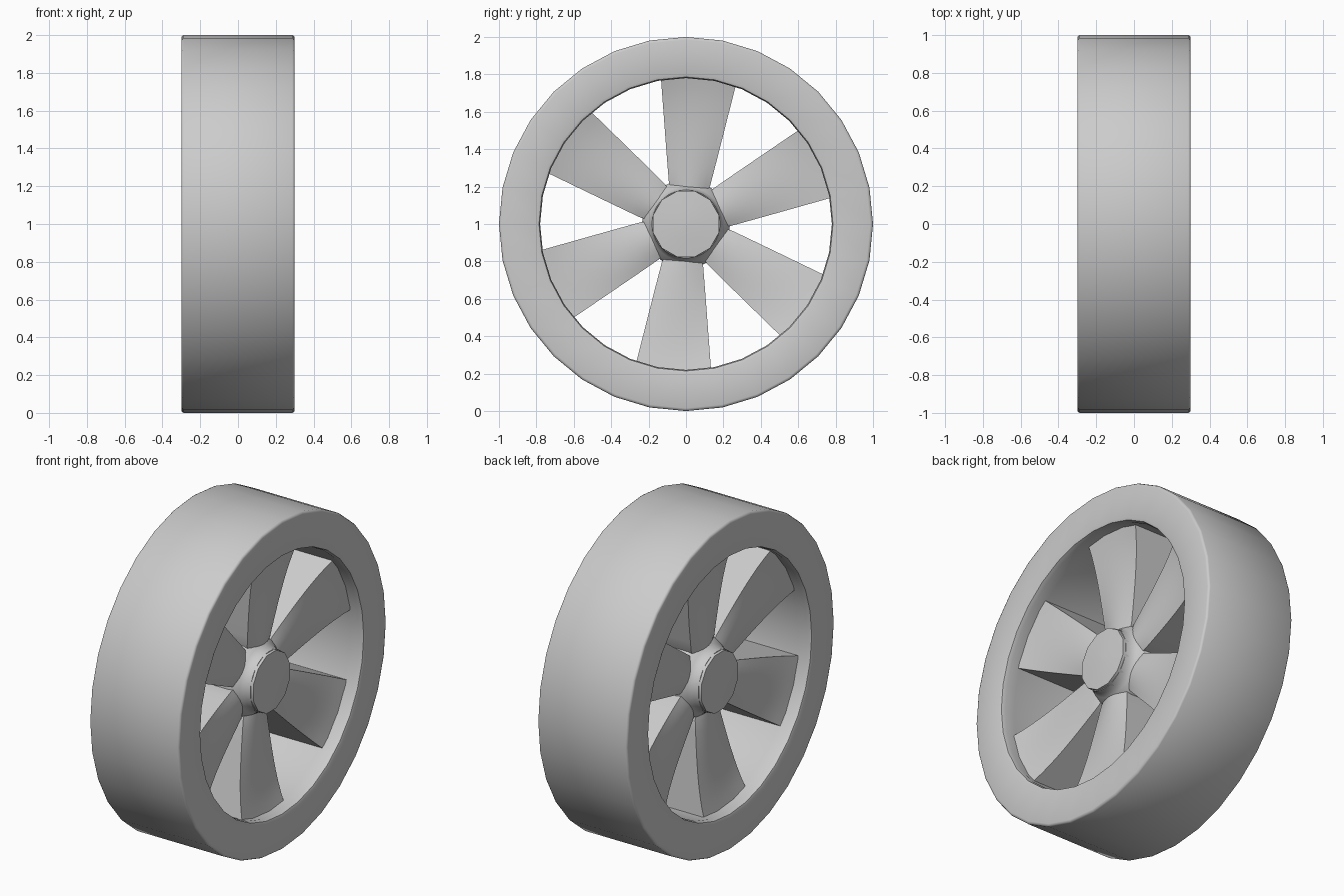
import bpy, bmesh
from math import sin, cos, radians, tau

cube = bpy.data.objects.get("Cube")
if cube:
    bpy.data.objects.remove(cube, do_unlink=True)

grey = bpy.data.materials.new("plain grey")
grey.use_nodes = True
grey.diffuse_color = (0.6, 0.6, 0.6, 1)
grey.node_tree.nodes["Principled BSDF"].inputs["Base Color"].default_value = (0.6, 0.6, 0.6, 1)


def wheel_point(x, r, angle):
    """Point on the wheel: x along the axle, angle from the top towards +y."""
    return (x, r * sin(angle), 1 + r * cos(angle))


def finish(bm, name, sharp):
    bmesh.ops.remove_doubles(bm, verts=bm.verts, dist=0.0005)
    bmesh.ops.recalc_face_normals(bm, faces=bm.faces)
    mesh = bpy.data.meshes.new(name)
    bm.to_mesh(mesh)
    bm.free()
    mesh.materials.append(grey)
    mesh.shade_smooth()
    mesh.set_sharp_from_angle(angle=radians(sharp))
    obj = bpy.data.objects.new(name, mesh)
    bpy.context.collection.objects.link(obj)
    return obj


def revolve(name, profile, sides, sharp, closed, offset=0.0):
    """Spin an (x, r) profile around the axle."""
    bm = bmesh.new()
    rings = [[bm.verts.new(wheel_point(x, r, offset + tau * i / sides)) for i in range(sides)]
             for x, r in profile]
    if closed:
        rings.append(rings[0])
    for a, b in zip(rings, rings[1:]):
        for i in range(sides):
            j = (i + 1) % sides
            bm.faces.new((a[i], a[j], b[j], b[i]))
    if not closed:
        bm.faces.new(rings[0])
        bm.faces.new(rings[-1])
    return finish(bm, name, sharp)


def both_sides(half):
    """Mirror a profile that runs from the middle out to +x."""
    return [(-x, r) for x, r in reversed(half)] + half


# Tyre with its inner barrel
inner = [(0.2, 0.79), (0.27, 0.78), (0.295, 0.786), (0.3, 0.80)]
outer = [(0.3, 0.985), (0.297, 0.995), (0.288, 1.0)]
section = both_sides(inner) + outer + [(-x, r) for x, r in reversed(outer)]
revolve("tyre", section, 32, 50, True)

# Hub core with a flared foot, and the round caps on both ends
foot = [(0.10, 0.235), (0.125, 0.225), (0.15, 0.20), (0.18, 0.185), (0.21, 0.182)]
revolve("hub", both_sides(foot), 36, 50, False)
cap = [(0.20, 0.184), (0.226, 0.182), (0.233, 0.09), (0.236, 0.01)]
revolve("hub_caps", both_sides(cap), 12, 50, False, radians(15))


# Dished spokes that narrow in angle towards the rim
def spoke(name, centre, across=8, along=10):
    bm = bmesh.new()
    layers = []
    for side in (1, -1):
        grid = []
        for i in range(along + 1):
            s = i / along
            r = 0.18 + 0.615 * s
            # straight side edges between hub and rim
            half = radians(14.8) + radians(13) * (0.235 / max(r, 0.235) - 0.3) / 0.7
            row = []
            for j in range(across + 1):
                t = 2 * j / across - 1
                depth = 0.12 + 0.06 * s + 0.035 * s ** 4
                depth += 0.03 * (1 - t * t) * (1 - s)
                row.append(bm.verts.new(wheel_point(side * depth, r, centre + half * t)))
            grid.append(row)
        for a, b in zip(grid, grid[1:]):
            for j in range(across):
                bm.faces.new((a[j], a[j + 1], b[j + 1], b[j]))
        layers.append(grid)
    # walls and ends joining the two dished faces
    front, back = layers
    borders = [([row[k] for row in front], [row[k] for row in back]) for k in (0, -1)]
    borders += [(front[k], back[k]) for k in (0, -1)]
    for f, b in borders:
        for n in range(len(f) - 1):
            bm.faces.new((f[n], f[n + 1], b[n + 1], b[n]))
    return finish(bm, name, 50)


for k in range(6):
    spoke(f"spoke_{k + 1}", radians(5 + 60 * k))
